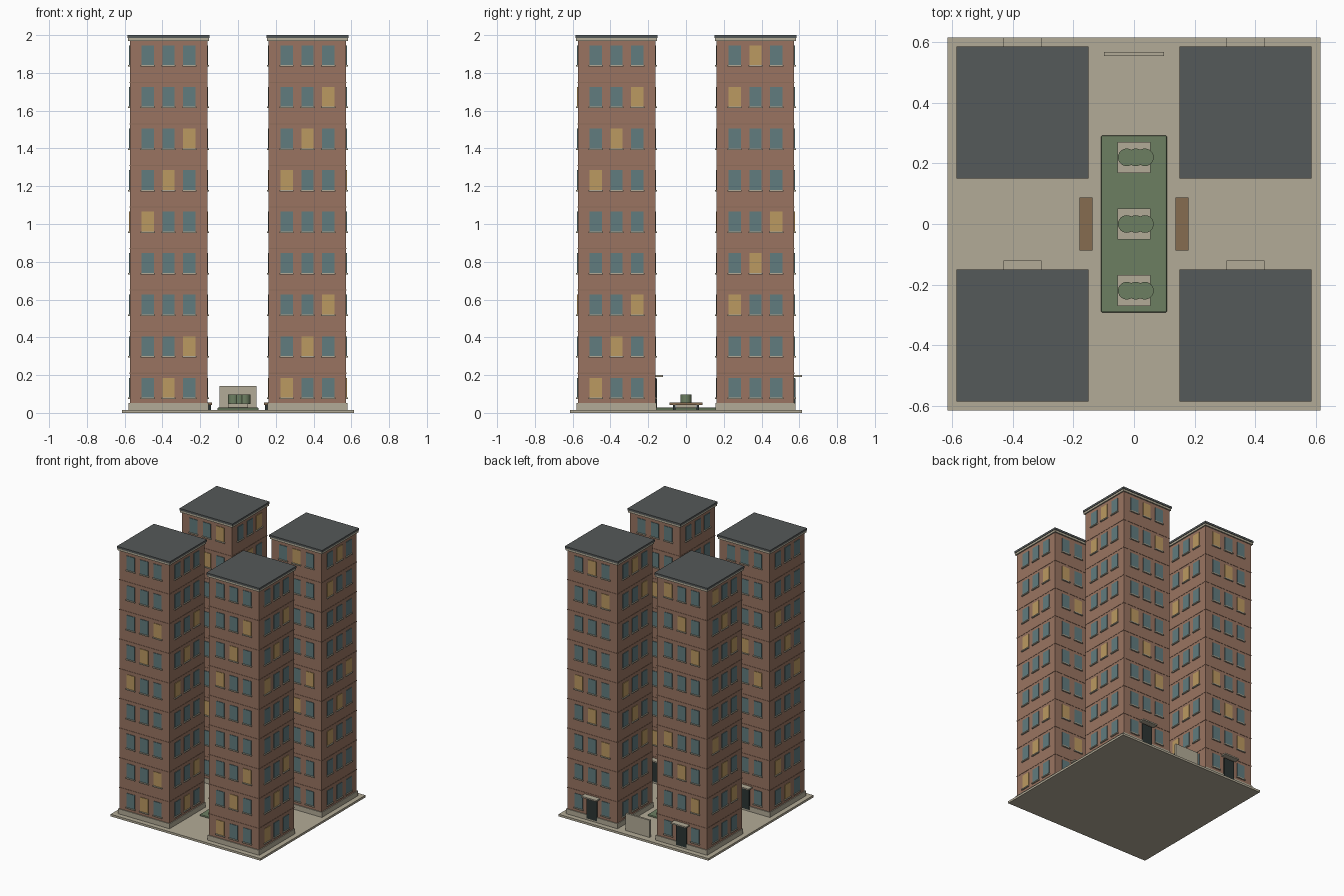
import bpy, bmesh
from mathutils import Vector, Matrix

if "Cube" in bpy.data.objects:
    bpy.data.objects.remove(bpy.data.objects["Cube"])


def material(name, rgb):
    m = bpy.data.materials.new(name)
    m.diffuse_color = (*rgb, 1)
    m.use_nodes = True
    m.node_tree.nodes["Principled BSDF"].inputs["Base Color"].default_value = m.diffuse_color
    return m


BRICK = material("brick", (0.32, 0.175, 0.12))
BAND = material("brick_band", (0.27, 0.15, 0.10))
STONE = material("stone", (0.45, 0.41, 0.31))
ROOF = material("roofing", (0.09, 0.10, 0.10))
GLASS = material("glass", (0.12, 0.20, 0.21))
LIT = material("lit_glass", (0.50, 0.32, 0.12))
DARK = material("dark_metal", (0.025, 0.035, 0.033))
GREEN = material("planting", (0.15, 0.21, 0.12))
WOOD = material("wood", (0.24, 0.15, 0.08))


def boxes(name, specs, mat, bevel=0):
    """One object made of axis-aligned boxes given as (centre, size)."""
    bm = bmesh.new()
    for c, s in specs:
        m = Matrix.Translation(Vector(c)) @ Matrix.Diagonal((*s, 1))
        bmesh.ops.create_cube(bm, size=1, matrix=m)
    me = bpy.data.meshes.new(name)
    bm.to_mesh(me)
    bm.free()
    ob = bpy.data.objects.new(name, me)
    bpy.context.collection.objects.link(ob)
    me.materials.append(mat)
    if bevel:
        b = ob.modifiers.new("bevel", 'BEVEL')
        b.width, b.segments = bevel, 2
    return ob


def slab(x, y, half, z0, z1):
    return ((x, y, (z0 + z1) / 2), (2 * half, 2 * half, z1 - z0))


HALF, FLOORS, PITCH = 0.205, 9, 0.22


def on_face(cx, cy, face, u, z, w, h, depth):
    """Box standing out from a tower wall; face is an outward (nx, ny)."""
    nx, ny = face
    d, inset = HALF + depth / 2 - 0.002, depth + 0.004
    if nx:
        return ((cx + nx * d, cy + u, z), (inset, w, h))
    return ((cx + u, cy + ny * d, z), (w, inset, h))


def tower(t, cx, cy):
    p = f"tower_{t + 1}_"
    # shell, plinth, floor bands, cornice and roof
    boxes(p + "walls", [slab(cx, cy, HALF, 0.015, 1.975)], BRICK)
    boxes(p + "plinth", [slab(cx, cy, 0.211, 0.015, 0.053)], STONE)
    boxes(p + "floor_bands", [slab(cx, cy, HALF + 0.002, z - 0.003, z + 0.003)
                              for z in (0.21 + PITCH * i for i in range(FLOORS - 1))], BAND)
    boxes(p + "cornice", [slab(cx, cy, 0.214, 1.97, 1.986)], STONE)
    boxes(p + "roof", [slab(cx, cy, 0.2175, 1.985, 2.0)], ROOF)
    # windows and sills, with diagonal runs of lit rooms
    dark, lit, sills = [], [], []
    for face in ((0, -1), (1, 0), (0, 1), (-1, 0)):
        for row in range(FLOORS):
            for col in range(3):
                if face == (0, 1) and row == 0 and col == 1:
                    continue
                u, z = (col - 1) * 0.11, 0.133 + PITCH * row
                target = lit if (col - row + t - 1) % 5 == 0 else dark
                target.append(on_face(cx, cy, face, u, z, 0.065, 0.105, 0.004))
                sills.append(on_face(cx, cy, face, u, z - 0.056, 0.075, 0.008, 0.010))
    boxes(p + "windows", dark, GLASS)
    boxes(p + "lit_windows", lit, LIT)
    boxes(p + "sills", sills, STONE)
    # entrance on the back wall
    boxes(p + "door", [on_face(cx, cy, (0, 1), 0, 0.105, 0.085, 0.155, 0.008)], DARK)
    boxes(p + "canopy", [on_face(cx, cy, (0, 1), 0, 0.195, 0.125, 0.01, 0.042)], STONE)


C = 0.3675
for i, (sx, sy) in enumerate(((-1, -1), (1, -1), (-1, 1), (1, 1))):
    tower(i, sx * C, sy * C)

# courtyard
boxes("plaza", [slab(0, 0, 0.615, 0, 0.016)], STONE)
boxes("garden_bed", [((0, 0, 0.021), (0.218, 0.584, 0.014))], GREEN, bevel=0.005)
YS = (-0.22, 0, 0.22)
boxes("planters", [((0, y, 0.038), (0.108, 0.102, 0.024))for y in YS], STONE)

# clipped bushes, three in each planter
bm = bmesh.new()
for y in YS:
    for x in (-0.024, 0.006, 0.036):
        bmesh.ops.create_cone(bm, cap_ends=True, segments=24, radius1=0.029, radius2=0.029,
                              depth=0.05, matrix=Matrix.Translation((x, y, 0.073)))
mesh = bpy.data.meshes.new("bushes")
bm.to_mesh(mesh)
bm.free()
mesh.materials.append(GREEN)
bushes = bpy.data.objects.new("bushes", mesh)
bpy.context.collection.objects.link(bushes)
bpy.context.view_layer.objects.active = bushes
bushes.select_set(True)
bpy.ops.object.shade_smooth_by_angle()

# benches either side of the garden
for side, s in (("left", -1), ("right", 1)):
    boxes(f"bench_seat_{side}", [((s * 0.158, 0, 0.049), (0.043, 0.175, 0.012))], WOOD)
    boxes(f"bench_legs_{side}", [((s * 0.158, y, 0.03), (0.03, 0.014, 0.03))
                                 for y in (-0.062, 0.062)], DARK)

# blank entrance sign wall
boxes("sign_wall", [((0, 0.561, 0.079), (0.198, 0.014, 0.128))], STONE)
